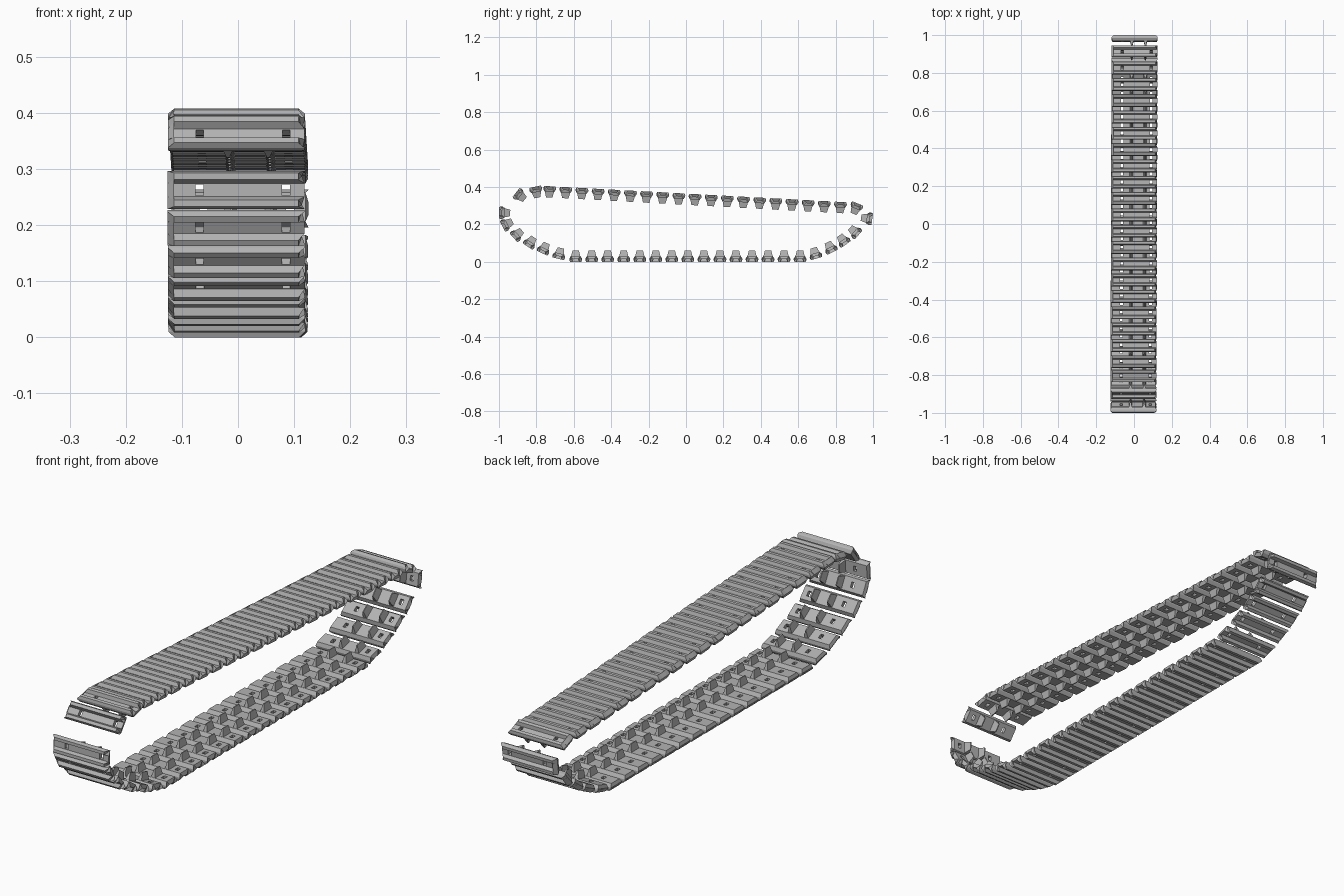
import bpy, bmesh
from math import radians, degrees, atan2
from mathutils import Matrix, Vector

if "Cube" in bpy.data.objects:
    bpy.data.objects.remove(bpy.data.objects["Cube"])

# Steel colour
steel = bpy.data.materials.new("grey_steel")
steel.use_nodes = True
colour = (0.45, 0.45, 0.45, 1)
steel.diffuse_color = colour
steel.node_tree.nodes["Principled BSDF"].inputs["Base Color"].default_value = colour


def add_object(name, mesh):
    obj = bpy.data.objects.new(name, mesh)
    bpy.context.collection.objects.link(obj)
    return obj


def loft(bm, left, right):
    """Bridge two matching loops and cap both ends."""
    a = [bm.verts.new(p) for p in left]
    b = [bm.verts.new(p) for p in right]
    n = len(a)
    for i in range(n):
        j = (i + 1) % n
        bm.faces.new((a[i], a[j], b[j], b[i]))
    caps = [bm.faces.new(a), bm.faces.new(b)]
    bmesh.ops.triangulate(bm, faces=caps)
    bmesh.ops.recalc_face_normals(bm, faces=bm.faces)


def finish(bm, name):
    mesh = bpy.data.meshes.new(name)
    bm.to_mesh(mesh)
    bm.free()
    return mesh


# Link body: two outer ribs around a groove, with chamfered ends
half = [(0.012, 0.016), (0.018, 0.03), (0.03, 0.03),
        (0.034, 0.02), (0.034, 0.013), (0.026, 0.0)]
profile = half + [(-u, n) for u, n in reversed(half)]
end_x = {0.03: 0.111, 0.0: 0.117}
bm = bmesh.new()
loft(bm, [(-end_x.get(n, 0.122), u, n) for u, n in profile],
     [(end_x.get(n, 0.122), u, n) for u, n in profile])
body = add_object("link_body", finish(bm, "link_body"))

# Two pin holes through the groove
bm = bmesh.new()
for x in (-0.065, 0.089):
    bmesh.ops.create_cube(bm, size=1, matrix=Matrix.Translation((x, 0, 0.01))
                          @ Matrix.Diagonal((0.014, 0.02, 0.1, 1)))
cutter = add_object("hole_cutter", finish(bm, "hole_cutter"))
cutter.hide_render = True
cut = body.modifiers.new("holes", 'BOOLEAN')
cut.operation = 'DIFFERENCE'
cut.solver = 'EXACT'
cut.object = cutter
graph = bpy.context.evaluated_depsgraph_get()
link_mesh = bpy.data.meshes.new_from_object(body.evaluated_get(graph))
for helper in (body, cutter):
    bpy.data.objects.remove(helper)

# Two tapered guide teeth on the inner face
bm = bmesh.new()
bm.from_mesh(link_mesh)
for x in (-0.015, 0.057):
    def ring(w, d, n):
        return [(x + sx * w, sy * d, n)
                for sx, sy in ((-1, -1), (1, -1), (1, 1), (-1, 1))]
    loft(bm, ring(0.009, 0.025, 0.002), ring(0.002, 0.017, -0.03))
bm.to_mesh(link_mesh)
bm.free()
link_mesh.name = "track_link"
link_mesh.materials.clear()
link_mesh.materials.append(steel)


def straight_run(start, end, count, side):
    """Evenly spaced links as (y, z, outward angle)."""
    a, b = Vector(start), Vector(end)
    d = b - a
    angle = degrees(atan2(d.y, d.x)) + side
    return [(*a.lerp(b, i / (count - 1)), angle) for i in range(count)]


# Loop of links: upper run, front bend, ground run, rear bend
front_bend = [(-0.8, 0.372, 102), (-0.885, 0.352, 142), (-0.97, 0.262, 178),
              (-0.955, 0.203, 208), (-0.9, 0.148, 222), (-0.83, 0.106, 236),
              (-0.757, 0.073, 245), (-0.676, 0.045, 256)]
rear_bend = [(0.69, 0.046, 286), (0.77, 0.078, 296), (0.838, 0.117, 306),
             (0.9, 0.163, 319), (0.966, 0.232, 352), (0.907, 0.284, 68)]
loop = (straight_run((0.825, 0.29), (-0.73, 0.374), 19, -90) + front_bend
        + straight_run((-0.59, 0.03), (0.61, 0.03), 15, -90) + rear_bend)
for i, (y, z, angle) in enumerate(loop):
    link = add_object(f"track_link_{i + 1}", link_mesh)
    link.matrix_world = (Matrix.Translation((0.0035 * y, y, z))
                         @ Matrix.Rotation(radians(angle - 90), 4, 'X'))
